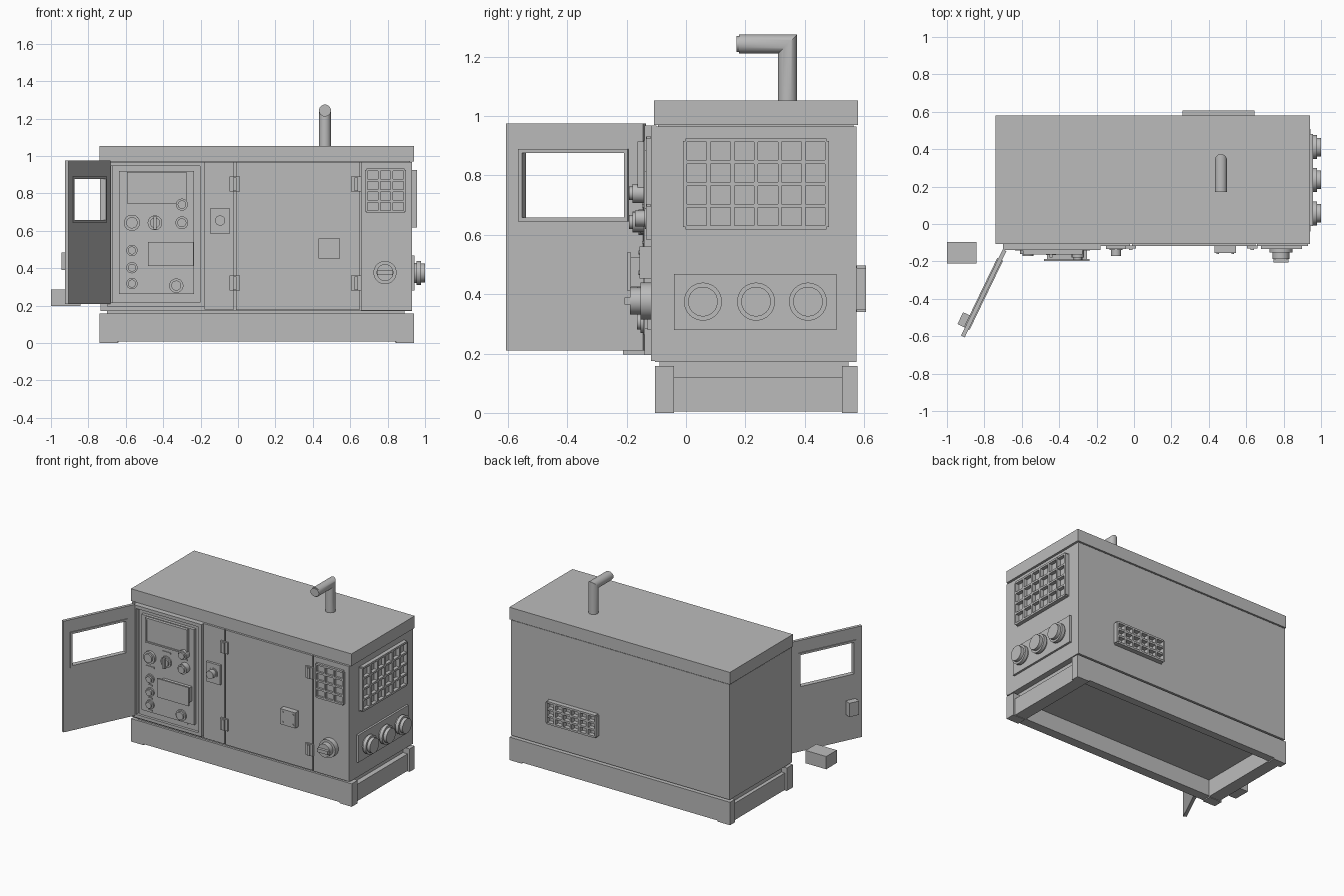
import bpy, bmesh, math
from mathutils import Matrix, Vector

if "Cube" in bpy.data.objects:
    bpy.data.objects.remove(bpy.data.objects["Cube"], do_unlink=True)

grey = bpy.data.materials.new("machine grey")
grey.use_nodes = True
GREY = (0.5, 0.5, 0.5, 1)
grey.diffuse_color = GREY
grey.node_tree.nodes["Principled BSDF"].inputs["Base Color"].default_value = GREY

rounded = []


def finish(name, bm, smooth=False):
    bmesh.ops.recalc_face_normals(bm, faces=bm.faces)
    mesh = bpy.data.meshes.new(name)
    bm.to_mesh(mesh)
    bm.free()
    mesh.materials.append(grey)
    ob = bpy.data.objects.new(name, mesh)
    bpy.context.collection.objects.link(ob)
    if smooth:
        rounded.append(ob)
    return ob


def add_box(bm, x, y, z):
    size = [b - a for a, b in (x, y, z)]
    mid = [(a + b) / 2 for a, b in (x, y, z)]
    bmesh.ops.create_cube(bm, size=1, matrix=Matrix.Translation(mid) @ Matrix.Diagonal((*size, 1)))


def boxes(name, parts, matrix=None):
    bm = bmesh.new()
    for p in parts:
        add_box(bm, *p)
    if matrix:
        bm.transform(matrix)
    return finish(name, bm)


def box(name, x, y, z):
    return boxes(name, [(x, y, z)])


def ring(x, z, y, w):
    """Four bars around a rectangular opening in the xz plane."""
    return [((x[0], x[0] + w), y, z), ((x[1] - w, x[1]), y, z),
            ((x[0] + w, x[1] - w), y, (z[0], z[0] + w)),
            ((x[0] + w, x[1] - w), y, (z[1] - w, z[1]))]


# Outward directions: local x stays horizontal, local y up, local z outward
FRONT = Matrix.Rotation(math.pi / 2, 4, "X")
RIGHT = Matrix.Rotation(math.pi / 2, 4, "Z") @ FRONT
BACK = Matrix.Rotation(math.pi, 4, "Z") @ FRONT


def dial(name, u, v, steps, face=FRONT):
    """Stacked round steps: (radius, start, end) measured outward."""
    bm = bmesh.new()
    for r, a, b in steps:
        bmesh.ops.create_cone(bm, cap_ends=True, segments=32, radius1=r, radius2=r, depth=b - a,
                              matrix=Matrix.Translation((u, v, (a + b) / 2)))
    bm.transform(face)
    return finish(name, bm, True)


def grille(name, u, v, cols, rows, base, top, face, bar=0.013):
    """Frame and crossing bars over a thin backing plate."""
    parts = [(u, v, (base, base + 0.004))]
    du, dv = (u[1] - u[0] - bar) / cols, (v[1] - v[0] - bar) / rows
    for i in range(cols + 1):
        a = u[0] + i * du
        end = 0.008 if i in (0, cols) else 0
        parts.append(((a, a + bar), (v[0] + end, v[1] - end), (base, top)))
    for j in range(rows + 1):
        b = v[0] + j * dv
        end = 0.008 if j in (0, rows) else 0.002
        parts.append(((u[0] + end, u[1] - end), (b, b + bar), (base, top - 0.0005)))
    return boxes(name, parts, face)


# Skid base: long beams, recessed end beams, plinth under the body
for side, y in (("front", (-0.105, -0.04)), ("back", (0.525, 0.578))):
    box(f"{side}_skid_beam", (-0.74, 0.94), y, (0.008, 0.158))
    for end, x in (("right", (-0.74, -0.645)), ("left", (0.845, 0.94))):
        box(f"{side}_{end}_foot", x, y, (0, 0.01))
for end, x in (("right", (-0.725, -0.64)), ("left", (0.84, 0.925))):
    box(f"{end}_end_beam", x, (-0.04, 0.525), (0.004, 0.12))
box("plinth", (-0.70, 0.89), (-0.09, 0.548), (0.12, 0.175))

# Body and roof
box("body", (-0.735, 0.93), (-0.105, 0.574), (0.172, 0.965))
box("roof_neck", (-0.725, 0.92), (-0.095, 0.565), (0.96, 0.975))
box("roof", (-0.74, 0.94), (-0.107, 0.58), (0.97, 1.053))

# Front panels
box("latch_panel", (-0.18, -0.022), (-0.118, -0.10), (0.18, 0.968))
box("front_door", (-0.012, 0.65), (-0.118, -0.10), (0.178, 0.968))
box("vent_panel", (0.657, 0.93), (-0.118, -0.10), (0.175, 0.968))

# Control compartment
boxes("control_frame", ring((-0.70, -0.18), (0.195, 0.968), (-0.14, -0.10), 0.022))
box("control_back", (-0.67, -0.20), (-0.122, -0.10), (0.21, 0.95))
box("control_panel", (-0.636, -0.235), (-0.143, -0.12), (0.262, 0.92))
box("upper_display", (-0.594, -0.275), (-0.158, -0.14), (0.745, 0.915))
boxes("upper_display_rim", ring((-0.594, -0.275), (0.745, 0.915), (-0.164, -0.155), 0.01))
box("display_divider", (-0.40, -0.394), (-0.162, -0.15), (0.80, 0.905))
box("lower_display_stem", (-0.465, -0.25), (-0.188, -0.14), (0.425, 0.525))
box("lower_display", (-0.48, -0.238), (-0.198, -0.186), (0.412, 0.54))

# Dials, switches and their small label plates
for i, (x, z, r, depth) in enumerate([(-0.567, 0.643, 0.043, 0.172), (-0.444, 0.643, 0.039, 0.165),
                                      (-0.30, 0.74, 0.032, 0.192), (-0.30, 0.643, 0.034, 0.192),
                                      (-0.567, 0.495, 0.03, 0.165), (-0.567, 0.403, 0.03, 0.165),
                                      (-0.567, 0.318, 0.03, 0.165), (-0.33, 0.307, 0.038, 0.165)]):
    dial(f"control_dial_{i + 1}", x, z, [(r, 0.14, depth - 0.012), (r * 0.7, 0.14, depth)])
box("selector_bar", (-0.452, -0.436), (-0.18, -0.16), (0.608, 0.678))
for i, (x, z, w) in enumerate([(-0.444, 0.708, 0.033), (-0.30, 0.697, 0.016), (-0.567, 0.575, 0.03),
                               (-0.567, 0.449, 0.015), (-0.567, 0.36, 0.015),
                               (-0.567, 0.277, 0.015), (-0.335, 0.248, 0.038)]):
    y = -0.143 if z > 0.26 else -0.122
    box(f"label_plate_{i + 1}", (x - w, x + w), (y - 0.005, y), (z - 0.005, z + 0.005))

# Latch with push button
box("latch_plate", (-0.15, -0.043), (-0.134, -0.115), (0.585, 0.72))
dial("latch_button", -0.096, 0.655, [(0.035, 0.13, 0.14), (0.027, 0.13, 0.172)])

# Hinges
for side, x in (("right", -0.017), ("left", 0.632)):
    for level, z in (("lower", 0.32), ("upper", 0.85)):
        boxes(f"{side}_{level}_hinge", [((x - 0.028, x + 0.028), (-0.13, -0.115), (z - 0.04, z + 0.04)),
                                        ((x - 0.009, x + 0.009), (-0.14, -0.125), (z - 0.036, z + 0.036))])

# Door lock box with four bolts
box("lock_box", (0.43, 0.545), (-0.156, -0.115), (0.453, 0.56))
for i, x in enumerate((0.448, 0.527)):
    for j, z in enumerate((0.472, 0.541)):
        dial(f"lock_bolt_{i}{j}", x, z, [(0.007, 0.15, 0.16)])

# Vent, side and back grilles
grille("front_grille", (0.68, 0.898), (0.695, 0.932), 3, 4, 0.116, 0.134, FRONT)
grille("side_grille", (-0.01, 0.482), (0.618, 0.925), 6, 4, 0.928, 0.957, RIGHT)
grille("back_grille", (-0.645, -0.26), (0.34, 0.497), 6, 3, 0.572, 0.607, BACK)

# Main rotary switch
dial("main_switch", 0.786, 0.377, [(0.062, 0.115, 0.153), (0.045, 0.15, 0.188)])
box("main_switch_grip", (0.745, 0.827), (-0.207, -0.18), (0.365, 0.389))

# Side sockets
box("socket_plate", (0.925, 0.944), (-0.04, 0.507), (0.28, 0.468))
for i, y in enumerate((0.057, 0.236, 0.411)):
    dial(f"socket_{i + 1}", y, 0.375, [(0.054, 0.94, 0.955), (0.064, 0.955, 0.978), (0.05, 0.97, 1.0)], RIGHT)

# Exhaust pipe with a mitred elbow
bm = bmesh.new()
rings = []
angles = [i * math.tau / 32 for i in range(32)]
for place in (lambda s: (0.342 + s, 1.05), lambda s: (0.342 + s, 1.243 + s),
              lambda s: (0.178, 1.243 + s), lambda s: (0.178, 1.243 + s * 0.85),
              lambda s: (0.17, 1.243 + s * 0.85)):
    rings.append([bm.verts.new((0.465 + 0.032 * math.cos(a), *place(0.032 * math.sin(a)))) for a in angles])
for a, b in zip(rings, rings[1:]):
    for i in range(32):
        k = (i + 1) % 32
        bm.faces.new((a[i], a[k], b[k], b[i]))
bm.faces.new(rings[0])
bm.faces.new(rings[-1])
finish("exhaust_pipe", bm, True)

# Open door: local x runs from hinge to free edge, local y points outward
along = Vector((-0.435, -0.90, 0)).normalized()
outward = Vector((along.y, -along.x, 0))
door = Matrix.Translation((-0.692, -0.14, 0)) @ Matrix((along, outward, (0, 0, 1))).transposed().to_4x4()
w0, w1, z0, z1 = 0.065, 0.455, 0.655, 0.88
T = (-0.011, 0.011)
boxes("open_door", [((0, w0), T, (0.21, 0.975)), ((w1, 0.512), T, (0.21, 0.975)),
                    ((w0, w1), T, (0.21, z0)), ((w0, w1), T, (z1, 0.975))], door)
boxes("door_window_rim", ring((w0 - 0.01, w1 + 0.01), (z0 - 0.01, z1 + 0.01), (-0.017, 0.017), 0.014), door)
boxes("door_handle", [((0.395, 0.465), (0.01, 0.055), (0.39, 0.485))], door)

# Loose block beside the body
box("side_block", (-1.0, -0.843), (-0.212, -0.097), (0.197, 0.285))

# Smooth round parts, keeping crisp rims
bpy.ops.object.select_all(action="DESELECT")
for ob in rounded:
    ob.select_set(True)
bpy.context.view_layer.objects.active = rounded[0]
bpy.ops.object.shade_smooth_by_angle(angle=math.radians(35))
